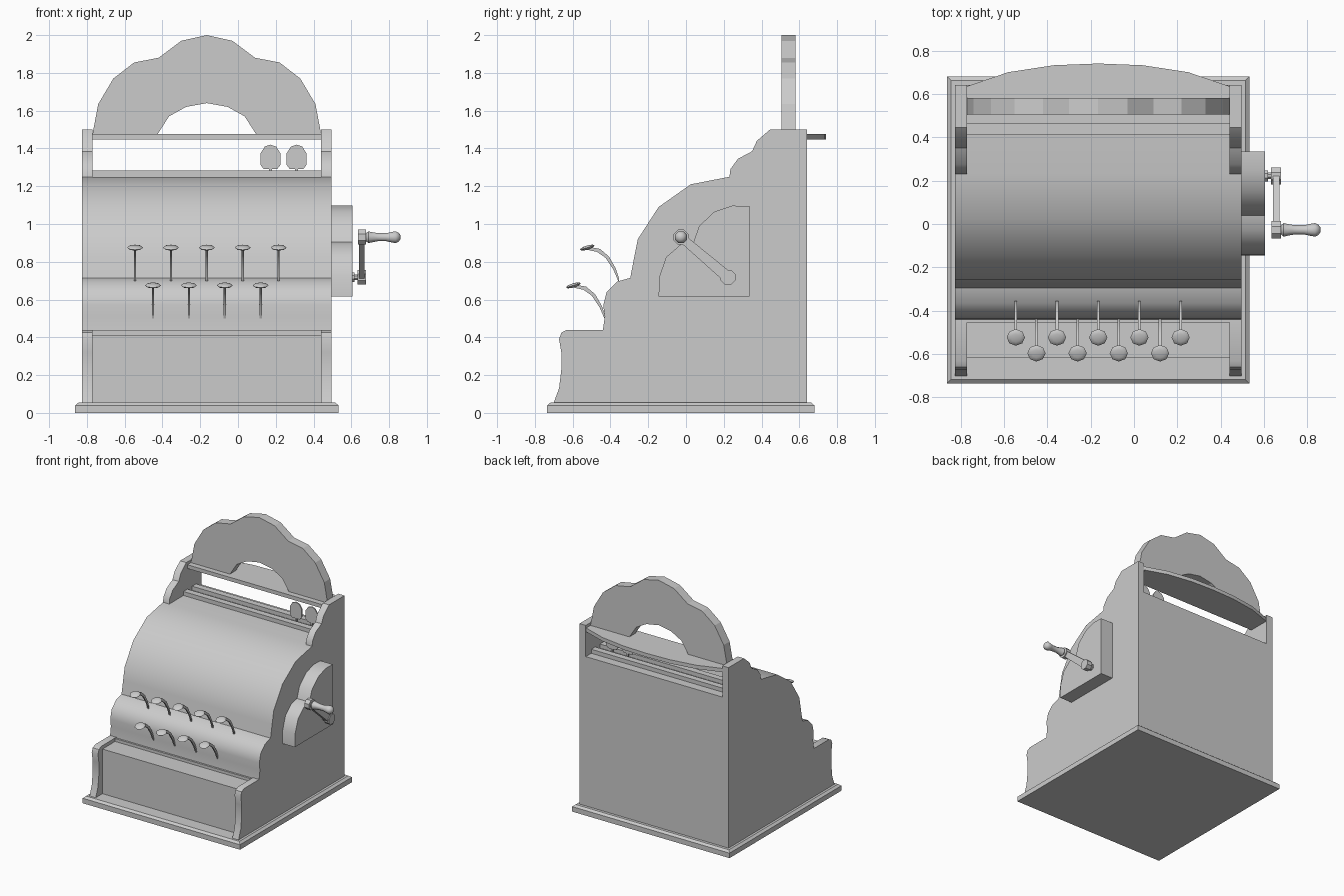
import bpy, bmesh, math
from mathutils import Vector, Matrix

if "Cube" in bpy.data.objects:
    bpy.data.objects.remove(bpy.data.objects["Cube"])

X0, X1, T = -0.825, 0.495, 0.055      # body sides and panel thickness
CX = (X0 + X1) / 2                    # middle of the cabinet


def finish(name, bm, smooth=32):
    bmesh.ops.recalc_face_normals(bm, faces=bm.faces[:])
    me = bpy.data.meshes.new(name)
    bm.to_mesh(me)
    bm.free()
    ob = bpy.data.objects.new(name, me)
    bpy.context.collection.objects.link(ob)
    if smooth:
        bpy.ops.object.select_all(action='DESELECT')
        ob.select_set(True)
        bpy.context.view_layer.objects.active = ob
        bpy.ops.object.shade_smooth_by_angle(angle=math.radians(smooth))
    return ob


def prism(name, pts, lo, hi, axis, smooth=32):
    """Extrude a 2D outline along an axis: x takes (y,z), y takes (x,z), z takes (x,y)."""
    bm = bmesh.new()
    i = 'xyz'.index(axis)

    def place(p, d):
        c = list(p)
        c.insert(i, d)
        return bm.verts.new(c)
    a = [place(p, lo) for p in pts]
    b = [place(p, hi) for p in pts]
    bm.faces.new(a)
    bm.faces.new(b[::-1])
    n = len(pts)
    for k in range(n):
        bm.faces.new((a[k], a[(k + 1) % n], b[(k + 1) % n], b[k]))
    return finish(name, bm, smooth)


def box(name, x, y, z):
    return prism(name, [(x[0], y[0]), (x[1], y[0]), (x[1], y[1]), (x[0], y[1])], *z, 'z', 0)


def lathe_x(name, prof, y, z, n=8, smooth=32):
    """Turn (x, radius) pairs around a line parallel to x."""
    bm = bmesh.new()
    rings = []
    for x, r in prof:
        rings.append([bm.verts.new((x, y + r * math.cos((k + .5) * 2 * math.pi / n),
                                    z + r * math.sin((k + .5) * 2 * math.pi / n))) for k in range(n)])
    for p, q in zip(rings, rings[1:]):
        for k in range(n):
            bm.faces.new((p[k], p[(k + 1) % n], q[(k + 1) % n], q[k]))
    bm.faces.new(rings[0])
    bm.faces.new(rings[-1])
    return finish(name, bm, smooth)


def mirrored(half, cx):
    """Complete an outline whose last point lies on the centre line."""
    return half + [(2 * cx - x, v) for x, v in half[-2::-1]]


# base plinth with chamfered top edge
bm = bmesh.new()
rings = []
for inset, z in ((0, 0), (0, .04), (.018, .055)):
    a, b, c, d = -.862 + inset, .532 - inset, -.735 + inset, .68 - inset
    rings.append([bm.verts.new((x, y, z)) for x, y in ((a, c), (b, c), (b, d), (a, d))])
for p, q in zip(rings, rings[1:]):
    for k in range(4):
        bm.faces.new((p[k], p[(k + 1) % 4], q[(k + 1) % 4], q[k]))
bm.faces.new(rings[0])
bm.faces.new(rings[-1])
finish("base_plinth", bm, 0)

# main cabinet with curved key bank and rounded front
prism("cabinet_body", [
    (-.44, .055), (-.44, .44), (-.43, .51), (-.438, .57), (-.42, .64), (-.365, .695),
    (-.295, .715), (-.275, .82), (-.255, .92), (-.145, 1.09), (.025, 1.21),
    (.23, 1.25), (.64, 1.25), (.64, .055)], X0, X1, 'x')

# side panels: scrolled feet in front, stepped brackets on top
foot = [(-.44, .055), (-.70, .055), (-.672, .13), (-.66, .23), (-.66, .32), (-.672, .39),
        (-.66, .425), (-.63, .44), (-.44, .44)]
bracket = [(.23, 1.25), (.235, 1.29), (.275, 1.345), (.35, 1.385), (.375, 1.44),
           (.445, 1.5), (.64, 1.5), (.64, 1.25)]
for side, x in (("left", X0), ("right", X1 - T)):
    prism(side + "_side_foot", foot, x, x + T, 'x', 35)
    prism(side + "_side_bracket", bracket, x, x + T, 'x', 35)

# drawer between the feet
prism("drawer", [(-.615, .055), (-.615, .412), (-.455, .412), (-.455, .435), (-.44, .435),
                 (-.44, .055)], X0 + T, X1 - T, 'x', 0)

# two rails that hold the indicator flags
for k, y in enumerate((.41, .52)):
    box(f"flag_rail_{k + 1}", (X0 + T, X1 - T), (y, y + .05), (1.25, 1.282))

# bowed shelf and scalloped crest
prism("bowed_shelf", mirrored([(-.77, .46), (-.77, .635), (-.58, .70), (-.37, .732), (CX, .74)], CX),
      1.447, 1.477, 'z')
outer = mirrored([(-.77, 1.477), (-.74, 1.635), (-.66, 1.77), (-.55, 1.855), (-.42, 1.88),
                  (-.30, 1.97), (CX, 2.0)], CX)
inner = mirrored([(-.425, 1.477), (-.365, 1.57), (-.275, 1.62), (CX, 1.64)], CX)
prism("crest", outer + inner[::-1], .505, .58, 'y', 0)

# indicator flags
for k, x in enumerate((.172, .31)):
    half = [(-.007, 1.25), (-.007, 1.29), (-.035, 1.29), (-.052, 1.312), (-.052, 1.375), (-.03, 1.41), (0, 1.42)]
    prism(f"flag_{k + 1}", [(x + a, b) for a, b in mirrored(half, 0)], .485, .495, 'y', 0)

# keys: curved stem and domed oval cap
stem = [(-.355, .69), (-.385, .76), (-.425, .82), (-.47, .852), (-.53, .865),
        (-.52, .88), (-.455, .868), (-.408, .828), (-.372, .765), (-.355, .715)]


def key(name, x, dy, dz):
    prism(name + "_stem", [(y + dy, z + dz) for y, z in stem], x - .006, x + .006, 'x', 40)
    bm = bmesh.new()
    m = (Matrix.Translation((x, -.523 + dy, .875 + dz)) @ Matrix.Rotation(math.radians(17), 4, 'X')
         @ Matrix.Diagonal((.042, .04, .011, 1)))
    bmesh.ops.create_uvsphere(bm, u_segments=8, v_segments=6, radius=1, matrix=m)
    finish(name + "_cap", bm, 50)


for k in range(5):
    key(f"upper_key_{k + 1}", CX - .38 + .19 * k, 0, 0)
for k in range(4):
    key(f"lower_key_{k + 1}", CX - .285 + .19 * k, -.073, -.2)

# crank housing on the right side
prism("crank_housing", [
    (-.145, .615), (.335, .615), (.335, 1.095), (.245, 1.097), (.15, 1.065), (.07, .99),
    (.04, .905), (-.03, .89), (-.105, .825), (-.142, .72)], X1, .605, 'x', 35)

# crank: shaft, arm with round ends, turned handle
GRIP, PIVOT = Vector((-.027, .93)), Vector((.222, .718))
lathe_x("crank_shaft", [(.605, .027), (.617, .027), (.617, .016), (.64, .016)], *PIVOT)
lathe_x("crank_pivot_end", [(.632, .042), (.677, .042)], *PIVOT)
lathe_x("crank_grip_end", [(.635, .043), (.677, .043)], *GRIP)
d = (PIVOT - GRIP).normalized()
n = Vector((-d.y, d.x))
prism("crank_arm", [tuple(p) for p in (GRIP + n * .022, PIVOT + n * .03, PIVOT - n * .03, GRIP - n * .022)],
      .64, .67, 'x', 0)
lathe_x("crank_handle", [(.677, .022), (.69, .034), (.705, .03), (.74, .023), (.785, .023),
                         (.81, .029), (.835, .034), (.85, .026), (.86, .012)], *GRIP, smooth=45)
